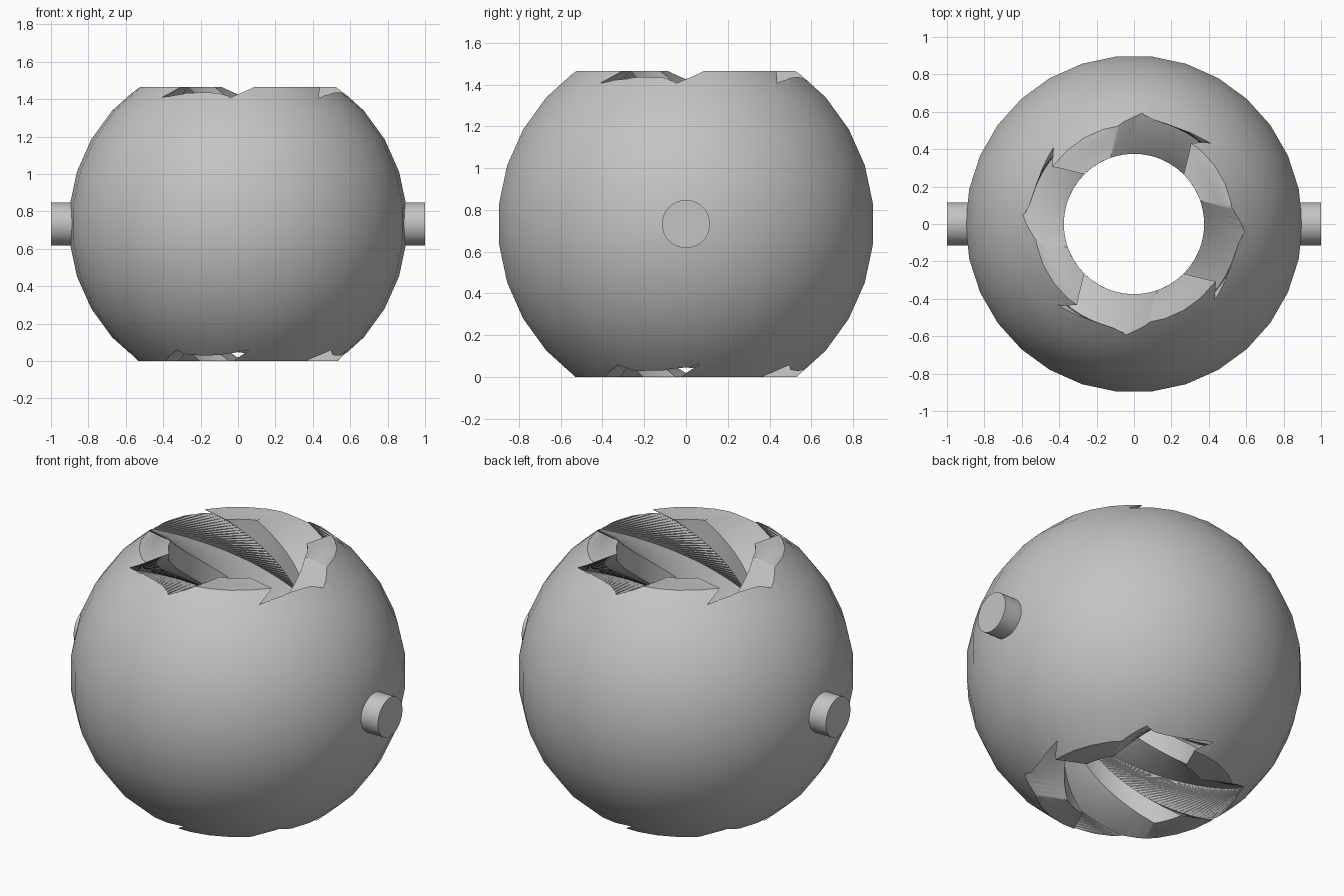
import bpy, bmesh, math
from math import cos, sin, radians

cube = bpy.data.objects.get("Cube")
if cube:
    bpy.data.objects.remove(cube, do_unlink=True)

R = 0.9055                      # ball radius
MID = R * sin(radians(54))      # half height after the flats are cut
BORE, SLOT, REACH = 0.375, 0.2, 0.56   # bore radius, slot half width, slot depth

grey = bpy.data.materials.new("plain grey")
grey.use_nodes = True
colour = (0.55, 0.55, 0.55, 1)
grey.diffuse_color = colour
grey.node_tree.nodes["Principled BSDF"].inputs["Base Color"].default_value = colour


def stack(name, rings):
    """Closed solid made from a stack of equal-sized rings of points."""
    bm = bmesh.new()
    loops = [[bm.verts.new(p) for p in ring] for ring in rings]
    n = len(loops[0])
    for low, high in zip(loops, loops[1:]):
        for i in range(n):
            j = (i + 1) % n
            bm.faces.new((low[i], low[j], high[j], high[i]))
    bm.faces.new(loops[0][::-1])
    bm.faces.new(loops[-1])
    bmesh.ops.recalc_face_normals(bm, faces=bm.faces)
    mesh = bpy.data.meshes.new(name)
    bm.to_mesh(mesh)
    bm.free()
    mesh.materials.append(grey)
    ob = bpy.data.objects.new(name, mesh)
    bpy.context.collection.objects.link(ob)
    return ob


def activate(ob):
    bpy.ops.object.select_all(action='DESELECT')
    ob.select_set(True)
    bpy.context.view_layer.objects.active = ob


# Ball with flat top and bottom
ball = stack("ball_body", [
    [(R * cos(radians(lat)) * cos(radians(a)),
      R * cos(radians(lat)) * sin(radians(a)),
      MID + R * sin(radians(lat))) for a in range(0, 360, 12)]
    for lat in range(-54, 55, 12)])

# Outline of the bore with four straight slots
half = math.asin(SLOT / BORE)
outline = []
for k in range(4):
    q = k * math.pi / 2
    quarter = [(REACH, -SLOT), (REACH, SLOT)]
    for i in range(7):
        a = half + (math.pi / 2 - 2 * half) * i / 6
        quarter.append((BORE * cos(a), BORE * sin(a)))
    outline += [(x * cos(q) - y * sin(q), x * sin(q) + y * cos(q)) for x, y in quarter]

# Twisted cutter, turning 282 degrees over the height of the ball
SLICES = 110
rings = []
for s in range(SLICES + 1):
    z = -0.021 + (2 * MID + 0.042) * s / SLICES
    t = radians(77.2 - 282 * (1 - z / (2 * MID)))
    rings.append([(x * cos(t) - y * sin(t), x * sin(t) + y * cos(t), z) for x, y in outline])
cutter = stack("twisted_cutter", rings)
cutter.hide_render = True
bm = bmesh.new()
bm.from_mesh(cutter.data)
bmesh.ops.triangulate(bm, faces=bm.faces)
bm.to_mesh(cutter.data)
bm.free()

# Cut the twisted bore
mod = ball.modifiers.new("twisted_bore", 'BOOLEAN')
mod.operation = 'DIFFERENCE'
mod.solver = 'EXACT'
mod.object = cutter
activate(ball)
bpy.ops.object.modifier_apply(modifier=mod.name)
bpy.data.objects.remove(cutter, do_unlink=True)
bpy.ops.object.shade_smooth_by_angle(angle=radians(30))

# Side pins
for name, side in (("left_pin", 1), ("right_pin", -1)):
    pin = stack(name, [
        [(side * x, 0.115 * cos(math.tau * i / 40), MID + 0.115 * sin(math.tau * i / 40))
         for i in range(40)] for x in (0.8, 1.0)])
    activate(pin)
    bpy.ops.object.shade_smooth_by_angle(angle=radians(30))
